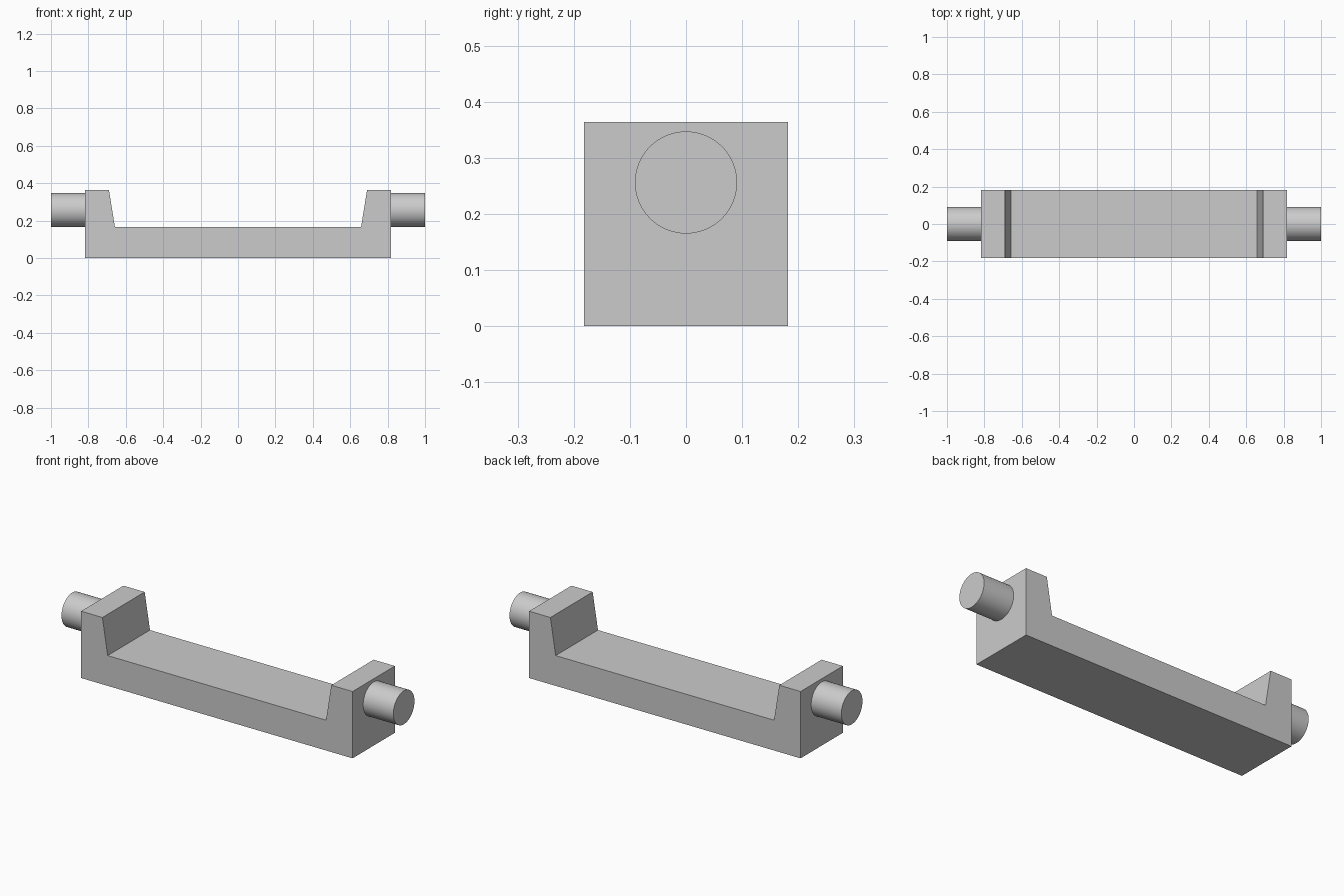
import bpy, bmesh, math
from mathutils import Matrix

cube = bpy.data.objects.get("Cube")
if cube:
    bpy.data.objects.remove(cube, do_unlink=True)

HALF_LENGTH, HALF_WIDTH, HEIGHT = 0.818, 0.182, 0.364
PIN_RADIUS, PIN_Z = 0.091, 0.256

grey = bpy.data.materials.new("plain grey")
grey.use_nodes = True
colour = (0.6, 0.6, 0.6, 1)
grey.diffuse_color = colour
grey.node_tree.nodes["Principled BSDF"].inputs["Base Color"].default_value = colour


def finish(bm, name):
    bmesh.ops.recalc_face_normals(bm, faces=bm.faces)
    mesh = bpy.data.meshes.new(name)
    bm.to_mesh(mesh)
    bm.free()
    mesh.materials.append(grey)
    obj = bpy.data.objects.new(name, mesh)
    bpy.context.collection.objects.link(obj)
    return obj


# Cradle: mirrored U-shaped profile with sloping inner walls, extruded in depth
half = [(HALF_LENGTH, 0), (HALF_LENGTH, HEIGHT), (0.69, HEIGHT), (0.658, 0.165)]
profile = half + [(-x, z) for x, z in reversed(half)]
bm = bmesh.new()
face = bm.faces.new([bm.verts.new((x, -HALF_WIDTH, z)) for x, z in profile])
side = bmesh.ops.extrude_face_region(bm, geom=[face])
moved = [v for v in side["geom"] if isinstance(v, bmesh.types.BMVert)]
bmesh.ops.translate(bm, verts=moved, vec=(0, 2 * HALF_WIDTH, 0))
finish(bm, "cradle_body")

# Round pins on both ends
for name, sign in (("left_pin", 1), ("right_pin", -1)):
    bm = bmesh.new()
    place = (Matrix.Translation((sign * (1 + HALF_LENGTH) / 2, 0, PIN_Z))
             @ Matrix.Rotation(math.pi / 2, 4, "Y"))
    bmesh.ops.create_cone(bm, cap_ends=True, segments=64, radius1=PIN_RADIUS,
                          radius2=PIN_RADIUS, depth=1 - HALF_LENGTH, matrix=place)
    pin = finish(bm, name)
    bpy.ops.object.select_all(action="DESELECT")
    pin.select_set(True)
    bpy.context.view_layer.objects.active = pin
    bpy.ops.object.shade_smooth_by_angle(angle=math.radians(40))
